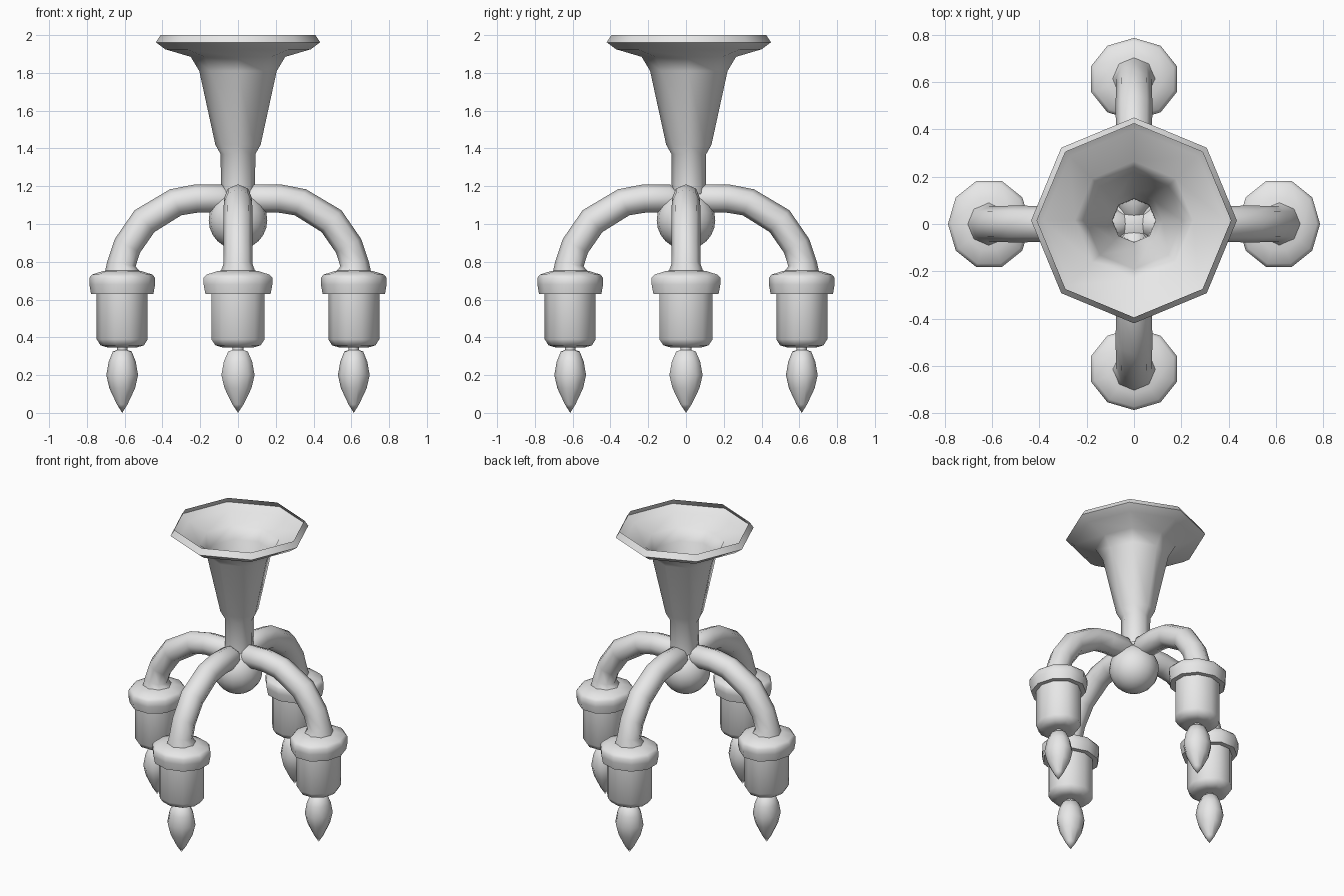
import bpy, bmesh, math
from mathutils import Vector

cube = bpy.data.objects.get("Cube")
if cube:
    bpy.data.objects.remove(cube, do_unlink=True)

# Single metal colour
metal = bpy.data.materials.new("light_grey_metal")
metal.use_nodes = True
GREY = (0.8, 0.8, 0.8, 1)
metal.diffuse_color = GREY
metal.node_tree.nodes["Principled BSDF"].inputs["Base Color"].default_value = GREY


def finish(bm, name, angle):
    """Clean the bmesh, shade it smooth with sharp creases, return the mesh."""
    bmesh.ops.remove_doubles(bm, verts=bm.verts, dist=0.0005)
    bmesh.ops.recalc_face_normals(bm, faces=bm.faces)
    mesh = bpy.data.meshes.new(name)
    bm.to_mesh(mesh)
    bm.free()
    mesh.shade_smooth()
    mesh.set_sharp_from_angle(angle=math.radians(angle))
    mesh.materials.append(metal)
    return mesh


def place(mesh, name, turn=0.0):
    obj = bpy.data.objects.new(name, mesh)
    obj.rotation_euler.z = turn
    bpy.context.collection.objects.link(obj)
    return obj


def loft(name, rings, sides, width=1.0, angle=60):
    """Skin rings of (centre, radius, in-plane normal); width stretches along y."""
    bm = bmesh.new()
    loops = []
    for centre, radius, normal in rings:
        loop = []
        for i in range(sides):
            a = math.tau * i / sides
            side = Vector((0, math.sin(a) * width, 0))
            loop.append(bm.verts.new(centre + radius * (math.cos(a) * normal + side)))
        loops.append(loop)
    for low, high in zip(loops, loops[1:]):
        for i in range(sides):
            j = (i + 1) % sides
            bm.faces.new((low[i], low[j], high[j], high[i]))
    return finish(bm, name, angle)


def lathe(name, profile, sides, x=0.0, **options):
    """Turn a (radius, height) profile around a vertical axis at x."""
    out = Vector((1, 0, 0))
    rings = [(Vector((x, 0, z)), r, out) for r, z in profile]
    return loft(name, rings, sides, **options)


def tube(name, path, sides):
    """Sweep a tube along (x, z, radius) points in the xz plane."""
    points = [Vector((x, 0, z)) for x, z, r in path]
    rings = []
    for i, p in enumerate(points):
        t = points[min(i + 1, len(points) - 1)] - points[max(i - 1, 0)]
        t.normalize()
        rings.append((p, path[i][2], Vector((-t.z, 0, t.x))))
    return loft(name, rings, sides)


# Open octagonal ceiling funnel and stem
funnel = lathe("ceiling_funnel", [
    (0.41, 2.0), (0.435, 1.962), (0.385, 1.925), (0.25, 1.885), (0.205, 1.81),
    (0.12, 1.42), (0.092, 1.37), (0.09, 1.16)], 8)
place(funnel, "ceiling_funnel").location.y = 0.015

# Central ball under the hub
bm = bmesh.new()
bmesh.ops.create_uvsphere(bm, u_segments=16, v_segments=12, radius=0.155)
place(finish(bm, "hub_ball", 60), "hub_ball").location.z = 1.02

# One arm and lamp, repeated around the hub
LAMP_X = 0.613
parts = {
    "arm": tube("arm", [
        (0.05, 1.125, 0.055), (0.09, 1.135, 0.075), (0.22, 1.135, 0.075),
        (0.33, 1.115, 0.075), (0.495, 1.015, 0.078), (0.585, 0.885, 0.076),
        (0.617, 0.79, 0.076), (0.613, 0.74, 0.095)], 8),
    "collar": lathe("collar", [
        (0.07, 0.756), (0.105, 0.75), (0.16, 0.732), (0.174, 0.715),
        (0.174, 0.68), (0.165, 0.63), (0.13, 0.63)], 10, LAMP_X, width=1.1),
    "socket": lathe("socket", [
        (0.135, 0.64), (0.135, 0.39), (0.115, 0.358), (0.08, 0.347),
        (0, 0.347)], 10, LAMP_X, width=1.1),
    "bulb": lathe("bulb", [
        (0.027, 0.36), (0.027, 0.333), (0.05, 0.325), (0.072, 0.27),
        (0.084, 0.2), (0.068, 0.13), (0.028, 0.045), (0, 0.0)], 10, LAMP_X, width=1.1),
}
for k, where in enumerate(("left", "back", "right", "front")):
    for part, mesh in parts.items():
        place(mesh, f"{where}_{part}", k * math.pi / 2)
